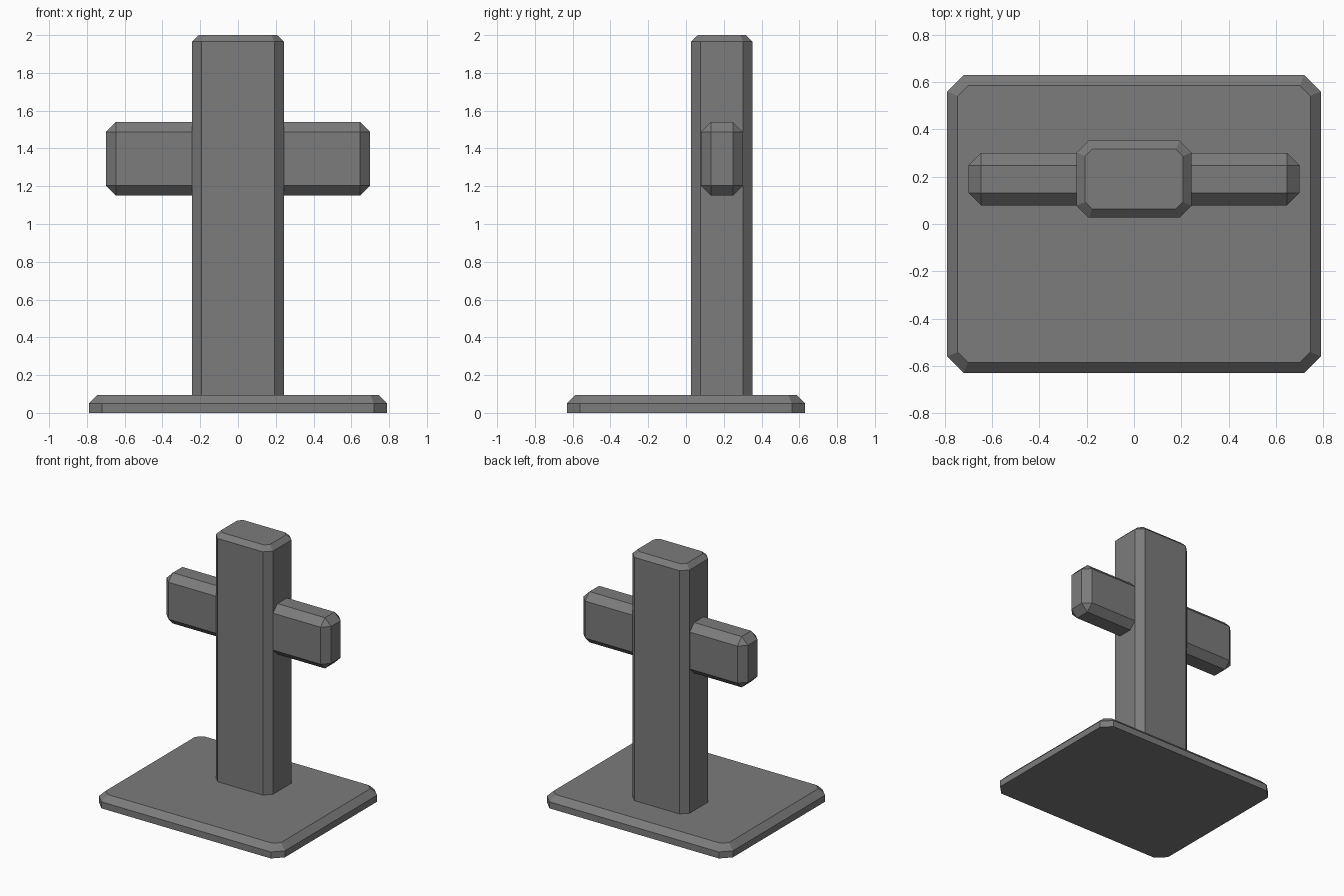
import bpy, bmesh

if "Cube" in bpy.data.objects:
    bpy.data.objects.remove(bpy.data.objects["Cube"])

grey = bpy.data.materials.new("stone_grey")
grey.diffuse_color = (0.2, 0.2, 0.2, 1)
grey.use_nodes = True
grey.node_tree.nodes["Principled BSDF"].inputs["Base Color"].default_value = grey.diffuse_color


def finish(name, bm):
    bmesh.ops.recalc_face_normals(bm, faces=bm.faces[:])
    me = bpy.data.meshes.new(name)
    bm.to_mesh(me)
    bm.free()
    me.materials.append(grey)
    ob = bpy.data.objects.new(name, me)
    bpy.context.collection.objects.link(ob)


def octagon(bm, hx, hy, cy, c, z):
    """Rectangle with cut corners, as a ring of vertices."""
    pts = [(hx, -hy + c), (hx, hy - c), (hx - c, hy), (-hx + c, hy),
           (-hx, hy - c), (-hx, -hy + c), (-hx + c, -hy), (hx - c, -hy)]
    return [bm.verts.new((x, y + cy, z)) for x, y in pts]


def chamfered_block(name, hx, hy, cy, z0, z1, z2, cut, inset):
    """Upright block with cut corners and a bevelled top rim."""
    bm = bmesh.new()
    top_cut = cut - inset * 0.586
    rings = [octagon(bm, hx, hy, cy, cut, z0),
             octagon(bm, hx, hy, cy, cut, z1),
             octagon(bm, hx - inset, hy - inset, cy, top_cut, z2)]
    for a, b in zip(rings, rings[1:]):
        for i in range(8):
            j = (i + 1) % 8
            bm.faces.new((a[i], a[j], b[j], b[i]))
    bm.faces.new(rings[0][::-1])
    bm.faces.new(rings[-1])
    finish(name, bm)


# Base slab and upright post
chamfered_block("base", 0.79, 0.63, 0, 0, 0.05, 0.095, 0.07, 0.045)
chamfered_block("post", 0.243, 0.163, 0.19, 0.06, 1.965, 2.0, 0.051, 0.036)

# Cross arm, bevelled on every edge
bm = bmesh.new()
bmesh.ops.create_cube(bm, size=1)
for v in bm.verts:
    v.co = (v.co.x * 1.40, v.co.y * 0.222 + 0.19, v.co.z * 0.39 + 1.345)
bmesh.ops.bevel(bm, geom=bm.edges[:], offset=0.053, offset_type='OFFSET',
                segments=1, profile=0.5, affect='EDGES')
finish("cross_arm", bm)
